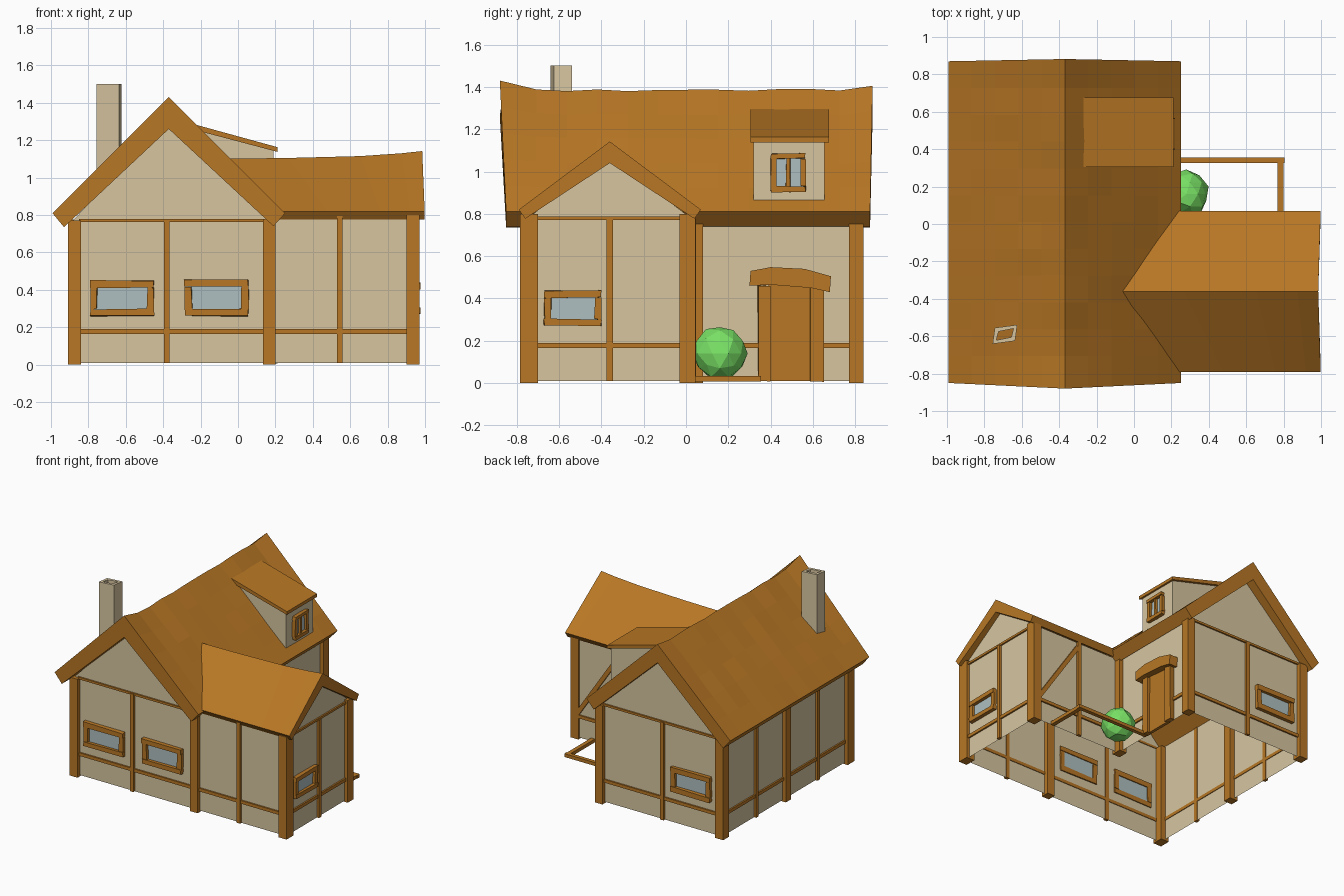
import bpy, bmesh, math, random
from mathutils import Vector

if "Cube" in bpy.data.objects:
    bpy.data.objects.remove(bpy.data.objects["Cube"])

random.seed(4)


def material(name, rgb):
    m = bpy.data.materials.new(name)
    m.diffuse_color = (*rgb, 1)
    m.use_nodes = True
    m.node_tree.nodes["Principled BSDF"].inputs["Base Color"].default_value = m.diffuse_color
    return m


WOOD = material("warm_wood", (0.48, 0.185, 0.018))
PLASTER = material("plaster", (0.68, 0.56, 0.35))
GLASS = material("window_glass", (0.43, 0.52, 0.53))
GREEN = material("leaf_green", (0.19, 0.75, 0.13))


def finish(name, bm, mat, fix=True):
    if fix:
        bmesh.ops.recalc_face_normals(bm, faces=bm.faces[:])
    me = bpy.data.meshes.new(name)
    bm.to_mesh(me)
    bm.free()
    me.materials.append(mat)
    ob = bpy.data.objects.new(name, me)
    bpy.context.collection.objects.link(ob)
    return ob


def loft(name, sections, mat, caps=True):
    """Skin closed cross-sections in order."""
    bm = bmesh.new()
    rings = [[bm.verts.new(p) for p in s] for s in sections]
    n = len(rings[0])
    for a, b in zip(rings, rings[1:]):
        for i in range(n):
            bm.faces.new((a[i], a[(i + 1) % n], b[(i + 1) % n], b[i]))
    if caps:
        bm.faces.new(rings[0])
        bm.faces.new(rings[-1])
    return finish(name, bm, mat)


def prism(name, pts, axis, a, b, mat):
    """Extrude a side profile along x or y."""
    def at(d):
        return [(d, p, z) if axis == 'x' else (p, d, z) for p, z in pts]
    return loft(name, [at(a), at(b)], mat)


# Wall planes: axis along which the wall faces, position, outward sign
FACES = {'front': ('y', -0.755, -1), 'back': ('y', 0.81, 1), 'left': ('x', -0.88, -1),
         'side': ('x', 0.17, 1), 'wing_end': ('x', 0.945, 1), 'wing_back': ('y', 0.03, 1),
         'dormer': ('x', 0.19, 1)}


def boxes(name, face, parts, mat, wobble=0.0):
    """Boxes on a wall: (u0, u1, z0, z1, depth inside, depth outside)."""
    axis, base, sign = FACES[face]
    bm = bmesh.new()
    for u0, u1, z0, z1, d0, d1 in parts:
        vs = bmesh.ops.create_cube(bm, size=1)['verts']
        for v in vs:
            u = (u0 + u1) / 2 + v.co.x * (u1 - u0) + random.uniform(-wobble, wobble)
            z = (z0 + z1) / 2 + v.co.z * (z1 - z0) + random.uniform(-wobble, wobble)
            d = base + sign * ((d0 + d1) / 2 + v.co.y * (d1 - d0))
            v.co = (d, u, z) if axis == 'x' else (u, d, z)
    return finish(name, bm, mat)


def window(name, face, u0, u1, z0, z1, t, bar=False):
    parts = [(u0, u1, z1 - t, z1, -0.01, 0.03), (u0, u1, z0, z0 + t, -0.01, 0.03),
             (u0, u0 + t, z0 + t, z1 - t, -0.01, 0.025), (u1 - t, u1, z0 + t, z1 - t, -0.01, 0.025)]
    if bar:
        m = (u0 + u1) / 2
        parts.append((m - 0.01, m + 0.01, z0, z1, -0.005, 0.02))
    boxes(name + "_frame", face, parts, WOOD, 0.004)
    boxes(name + "_glass", face, [(u0 + t / 2, u1 - t / 2, z0 + t / 2, z1 - t / 2, -0.003, 0.004)], GLASS)


# Plaster walls: L-shaped open shell plus three gables
bm = bmesh.new()
plan = [(-0.88, -0.755), (0.945, -0.755), (0.945, 0.03), (0.17, 0.03), (0.17, 0.81), (-0.88, 0.81)]
low = [bm.verts.new((x, y, 0.01)) for x, y in plan]
top = [bm.verts.new((x, y, 0.775)) for x, y in plan]
for i in range(6):
    j = (i + 1) % 6
    bm.faces.new((low[i], low[j], top[j], top[i]))
for tri in ([(-0.88, -0.755, 0.775), (0.17, -0.755, 0.775), (-0.365, -0.755, 1.3)],
            [(0.17, 0.81, 0.775), (-0.88, 0.81, 0.775), (-0.365, 0.81, 1.3)],
            [(0.945, -0.755, 0.775), (0.945, 0.03, 0.775), (0.945, -0.36, 1.07)]):
    bm.faces.new([bm.verts.new(p) for p in tri])
finish("walls", bm, PLASTER, fix=False)

# Main roof: thick uneven thatch with upturned ridge ends
sections = []
N, K = 12, 5
for s in range(N + 1):
    y = -0.85 + 1.72 * s / N
    lift = {0: 0.045, N: 0.02, 1: 0.008}.get(s, 0)
    push = {0: -0.03, N: 0.012}.get(s, 0)
    ring = []
    for k in range(-K, K + 1):
        f = 1 - abs(k) / K
        r = random.uniform(-0.006, 0.006) if 0 < s < N and abs(k) < K else 0
        x = -0.37 + 0.622 * k / K
        ring.append((x, y + push * f, 0.81 + (0.575 + lift) * f + r))
    ring += [(0.19, y, 0.74), (-0.37, y + push, 1.26), (-0.93, y, 0.735)]
    sections.append(ring)
loft("main_roof", sections, WOOD)

# Wing roof: inner end is mitred into the main slope
sections = []
for t, ridge in ((0, 1.10), (0.35, 1.105), (0.7, 1.115), (0.9, 1.13), (1, 1.142)):
    ring = []
    for y, z in ((-0.79, 0.82), (-0.36, ridge), (0.07, 0.82), (0.04, 0.777), (-0.36, 1.04), (-0.76, 0.777)):
        start = -0.12 + 0.32 * min(1, abs(y + 0.36) / 0.43)
        end = 0.985 if y == -0.36 else 0.998
        ring.append((start + (end - start) * t, y, z))
    sections.append(ring)
loft("wing_roof", sections, WOOD)

# Timber frame: corner posts, thin studs and rails on each wall
RAIL = (0.165, 0.19, -0.005, 0.012)
bm = bmesh.new()
for x0, x1, y0, y1, h in ((-0.91, -0.84, -0.785, -0.70, 0.77), (0.135, 0.20, -0.785, -0.72, 0.78),
                          (0.90, 0.97, -0.785, -0.70, 0.80), (0.90, 0.97, -0.03, 0.045, 0.80),
                          (0.135, 0.20, 0.0, 0.08, 0.78), (-0.91, -0.84, -0.0, 0.065, 0.76),
                          (-0.91, -0.84, 0.77, 0.84, 0.77), (0.135, 0.20, 0.77, 0.84, 0.77)):
    for v in bmesh.ops.create_cube(bm, size=1)['verts']:
        v.co = (x0 if v.co.x < 0 else x1, y0 if v.co.y < 0 else y1, 0 if v.co.z < 0 else h)
finish("corner_posts", bm, WOOD)


def stud(u, h=0.775):
    return (u - 0.015, u + 0.015, 0.01, h, -0.005, 0.018)


boxes("front_timbers", 'front', [stud(-0.38), stud(0.545, 0.8), (-0.85, 0.92, *RAIL),
                                 (-0.85, 0.15, 0.763, 0.78, -0.005, 0.012)], WOOD)
boxes("back_timbers", 'back', [stud(-0.37), (-0.85, 0.15, *RAIL),
                               (-0.85, 0.15, 0.763, 0.78, -0.005, 0.012)], WOOD)
boxes("left_timbers", 'left', [stud(-0.36), stud(0.40), (-0.72, 0.79, *RAIL)], WOOD)
boxes("wing_end_timbers", 'wing_end', [stud(-0.36), (-0.72, 0.0, *RAIL),
                                       (-0.74, 0.02, 0.77, 0.787, -0.005, 0.012)], WOOD)
boxes("wing_back_timbers", 'wing_back', [stud(0.545), (0.18, 0.92, *RAIL)], WOOD)
boxes("side_rail", 'side', [(0.06, 0.36, *RAIL), (0.63, 0.79, *RAIL)], WOOD)
prism("diagonal_brace", [(0.90, 0.19), (0.925, 0.21), (0.57, 0.74), (0.545, 0.72)], 'y', 0.025, 0.044, WOOD)

# Windows
window("front_left_window", 'front', -0.79, -0.45, 0.26, 0.45, 0.037)
window("front_right_window", 'front', -0.285, 0.055, 0.26, 0.455, 0.037)
window("back_window", 'back', -0.79, -0.45, 0.26, 0.45, 0.037)
window("wing_window", 'wing_end', -0.67, -0.40, 0.27, 0.435, 0.032)

# Door with arched hood
boxes("door_panel", 'side', [(0.39, 0.60, 0.01, 0.47, -0.005, 0.018)], WOOD)
boxes("door_posts", 'side', [(0.34, 0.40, 0.01, 0.46, -0.005, 0.04),
                             (0.585, 0.65, 0.01, 0.46, -0.005, 0.04)], WOOD, 0.004)
prism("door_hood", [(0.30, 0.46), (0.305, 0.53), (0.40, 0.548), (0.56, 0.54), (0.685, 0.505),
                    (0.68, 0.43), (0.59, 0.45), (0.40, 0.465)], 'x', 0.165, 0.24, WOOD)

# Dormer: wedge body, shed roof and window
prism("dormer_body", [(0.19, 0.84), (0.19, 1.155), (-0.24, 1.272), (-0.24, 1.22)], 'y', 0.32, 0.655, PLASTER)
prism("dormer_roof", [(0.21, 1.138), (0.21, 1.163), (-0.27, 1.295), (-0.27, 1.265)], 'y', 0.305, 0.675, WOOD)
window("dormer_window", 'dormer', 0.40, 0.565, 0.905, 1.085, 0.025, bar=True)

# Hollow chimney, slightly skewed
rings = []
for inset, z in ((0, 1.0), (0, 1.5), (0.02, 1.5), (0.02, 1.02)):
    rings.append([(-0.69 + sx * (0.06 - inset) + sy * 0.006, -0.59 + sy * (0.043 - inset) + sx * 0.008, z)
                  for sx, sy in ((-1, -1), (1, -1), (1, 1), (-1, 1))])
loft("chimney", rings, PLASTER, caps=False)

# Garden border on the ground
boxes("garden_border", 'wing_back', [(0.17, 0.805, 0.008, 0.034, 0.295, 0.325),
                                     (0.768, 0.80, 0.008, 0.034, 0, 0.296)], WOOD)

# Faceted bush tucked in the corner
bm = bmesh.new()
bmesh.ops.create_icosphere(bm, subdivisions=2, radius=1)
for v in bm.verts:
    p = v.co * random.uniform(0.92, 1.06)
    v.co = Vector((max(0.172, 0.28 + p.x * 0.12), max(0.035, 0.16 + p.y * 0.127),
                   max(0.03, 0.14 + p.z * 0.13)))
finish("bush", bm, GREEN)
